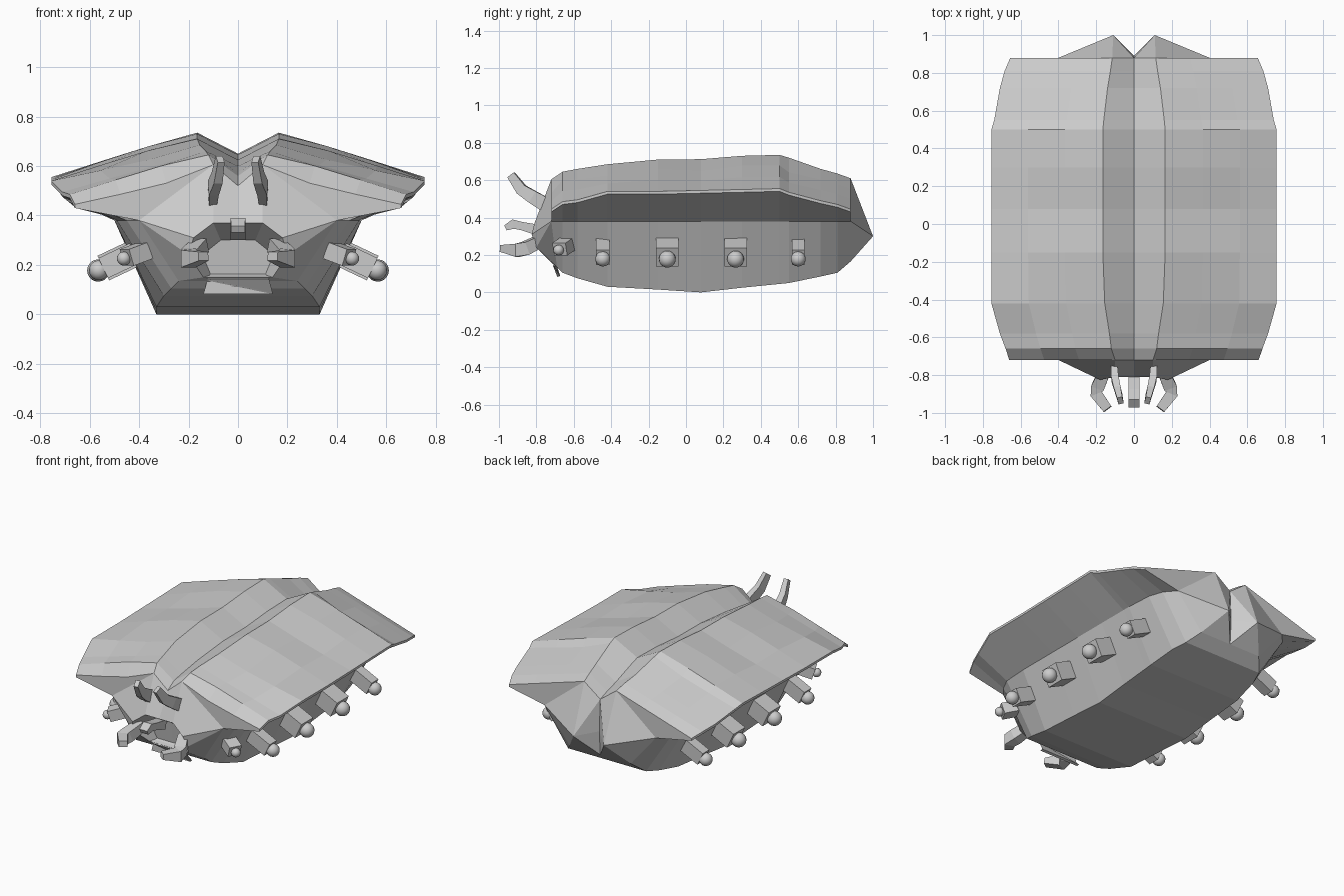
import bpy, bmesh
from mathutils import Vector, Matrix

if "Cube" in bpy.data.objects:
    bpy.data.objects.remove(bpy.data.objects["Cube"])


def finish(bm, name, mirror=True):
    if mirror:
        bmesh.ops.mirror(bm, geom=bm.verts[:] + bm.edges[:] + bm.faces[:],
                         axis='X', merge_dist=0.0005)
    bmesh.ops.remove_doubles(bm, verts=bm.verts[:], dist=0.0005)
    bmesh.ops.recalc_face_normals(bm, faces=bm.faces[:])
    me = bpy.data.meshes.new(name)
    bm.to_mesh(me)
    bm.free()
    ob = bpy.data.objects.new(name, me)
    bpy.context.collection.objects.link(ob)
    return ob


def tapered_limb(name, path, mirror=True):
    """Four-sided limb through (point, half width x, half height) stations."""
    bm = bmesh.new()
    rings = []
    for i, (p, w, h) in enumerate(path):
        a = Vector(path[max(i - 1, 0)][0])
        b = Vector(path[min(i + 1, len(path) - 1)][0])
        d = (b - a).normalized()
        side = d.cross(Vector((0, 0, 1))).normalized()
        up = side.cross(d)
        rings.append([bm.verts.new(Vector(p) + side * w * s + up * h * t)
                      for s, t in ((-1, -1), (1, -1), (1, 1), (-1, 1))])
    for r, q in zip(rings, rings[1:]):
        for k in range(4):
            bm.faces.new((r[k], r[(k + 1) % 4], q[(k + 1) % 4], q[k]))
    bm.faces.new(rings[0])
    bm.faces.new(rings[-1])
    return finish(bm, name, mirror)


# Half body stations: y, bottom x, bottom z, rim x, edge x, edge z, ridge x, ridge z, mid bump
STATIONS = [
    (-0.72, .24, .135, .40, .66, .43, .10, .605, -.02),
    (-0.66, .27, .105, .45, .68, .47, .12, .645, .01),
    (-0.58, .30, .075, .49, .71, .48, .13, .66, .00),
    (-0.42, .33, .03, .50, .755, .525, .155, .685, -.01),
    (-0.15, .33, .015, .50, .755, .525, .165, .71, .01),
    (0.08, .33, .00, .50, .755, .53, .165, .712, -.005),
    (0.30, .33, .025, .50, .755, .535, .165, .73, .01),
    (0.50, .33, .045, .50, .755, .54, .165, .735, .005),
    (0.55, .33, .05, .50, .74, .52, .16, .72, -.015),
    (0.72, .31, .085, .49, .71, .475, .14, .66, .00),
    (0.81, .28, .105, .46, .685, .455, .125, .635, .00),
    (0.88, .22, .165, .40, .655, .43, .115, .61, .00),
]

# Hull and folded shell, lofted front to back
bm = bmesh.new()
rings = []
for y, bx, bz, rx, ex, ez, tx, tz, bump in STATIONS:
    yb = max(y, -0.69)
    pts = [(0, yb, bz), (bx, yb, bz), (rx, y, .38), (ex, y, ez), (ex, y, ez + .015)]
    for f, k in ((.33, .6), (.66, 1)):
        pts.append((ex + (tx - ex) * f, y, ez + .015 + (tz - ez - .015) * f + bump * k))
    pts += [(tx, y, tz), (0, y, tz - .085)]
    rings.append([bm.verts.new(p) for p in pts])
for r, q in zip(rings, rings[1:]):
    for k in range(len(r) - 1):
        bm.faces.new((r[k], r[k + 1], q[k + 1], q[k]))

# End plates under the shell overhang
for r in (rings[0], rings[-1]):
    bm.faces.new(r[2:8])

# Pointed tail on each side
r = rings[-1]
tip = bm.verts.new((.11, 1.0, .30))
notch = bm.verts.new((0, .89, .32))
for a, b in ((r[0], r[1]), (r[1], r[2]), (r[2], r[7]), (r[7], r[8]), (r[8], notch), (notch, r[0])):
    bm.faces.new((a, b, tip))

# Head and recessed mouth
r = rings[0]
face = [bm.verts.new(p) for p in ((0, -.71, .15), (.14, -.71, .15), (.20, -.80, .24),
                                  (.18, -.825, .31), (.10, -.81, .37), (0, -.81, .37))]
throat = [bm.verts.new(p) for p in ((0, -.67, .16), (.11, -.67, .16), (.135, -.68, .22),
                                    (.12, -.69, .26), (.07, -.69, .30), (0, -.69, .30))]
for f in ((r[0], r[1], face[1], face[0]), (r[1], r[2], face[2], face[1]),
          (r[2], face[3], face[2]), (r[2], r[7], face[4], face[3]),
          (r[7], r[8], face[5], face[4])):
    bm.faces.new(f)
for k in range(5):
    bm.faces.new((face[k], face[k + 1], throat[k + 1], throat[k]))
bm.faces.new(throat)
finish(bm, "body_shell")

# Lower lip, horn, antennae and mandibles
tapered_limb("lower_lip", [((0, -.66, .155), .11, .012), ((0, -.70, .14), .125, .012),
                           ((0, -.68, .085), .14, .008)], False)
tapered_limb("nose_horn", [((0, -.78, .33), .03, .03), ((0, -.88, .355), .03, .022),
                           ((0, -.925, .365), .03, .025), ((0, -.965, .345), .028, .015)], False)
tapered_limb("antennae", [((.105, -.72, .45), .014, .04), ((.10, -.82, .51), .02, .035),
                          ((.085, -.88, .55), .018, .03), ((.072, -.935, .628), .014, .022)])
tapered_limb("mandibles", [((.15, -.77, .28), .03, .03), ((.19, -.86, .235), .035, .035),
                           ((.20, -.90, .225), .032, .035), ((.14, -.98, .235), .025, .018)])


# Side pods: a box pointing outward with a ball at its end
def pod(name, start, end, half_w, half_h, radius):
    tapered_limb(name + "_box", [(start, half_w, half_h), (end, half_w, half_h)])
    d = (Vector(end) - Vector(start)).normalized()
    bm = bmesh.new()
    bmesh.ops.create_uvsphere(bm, u_segments=16, v_segments=10, radius=radius,
                              matrix=Matrix.Translation(Vector(end) + d * radius * .5))
    ob = finish(bm, name + "_ball")
    ob.data.shade_smooth()


for i, (y, w, h, rad) in enumerate(((-.445, .037, .045, .04), (-.10, .06, .055, .045),
                                    (.265, .06, .055, .045), (.60, .034, .045, .04))):
    pod(f"side_pod_{i + 1}", (.36, y, .275), (.545, y, .187), w, h, rad)
pod("front_pod", (.33, -.61, .275), (.45, -.675, .23), .04, .035, .028)
